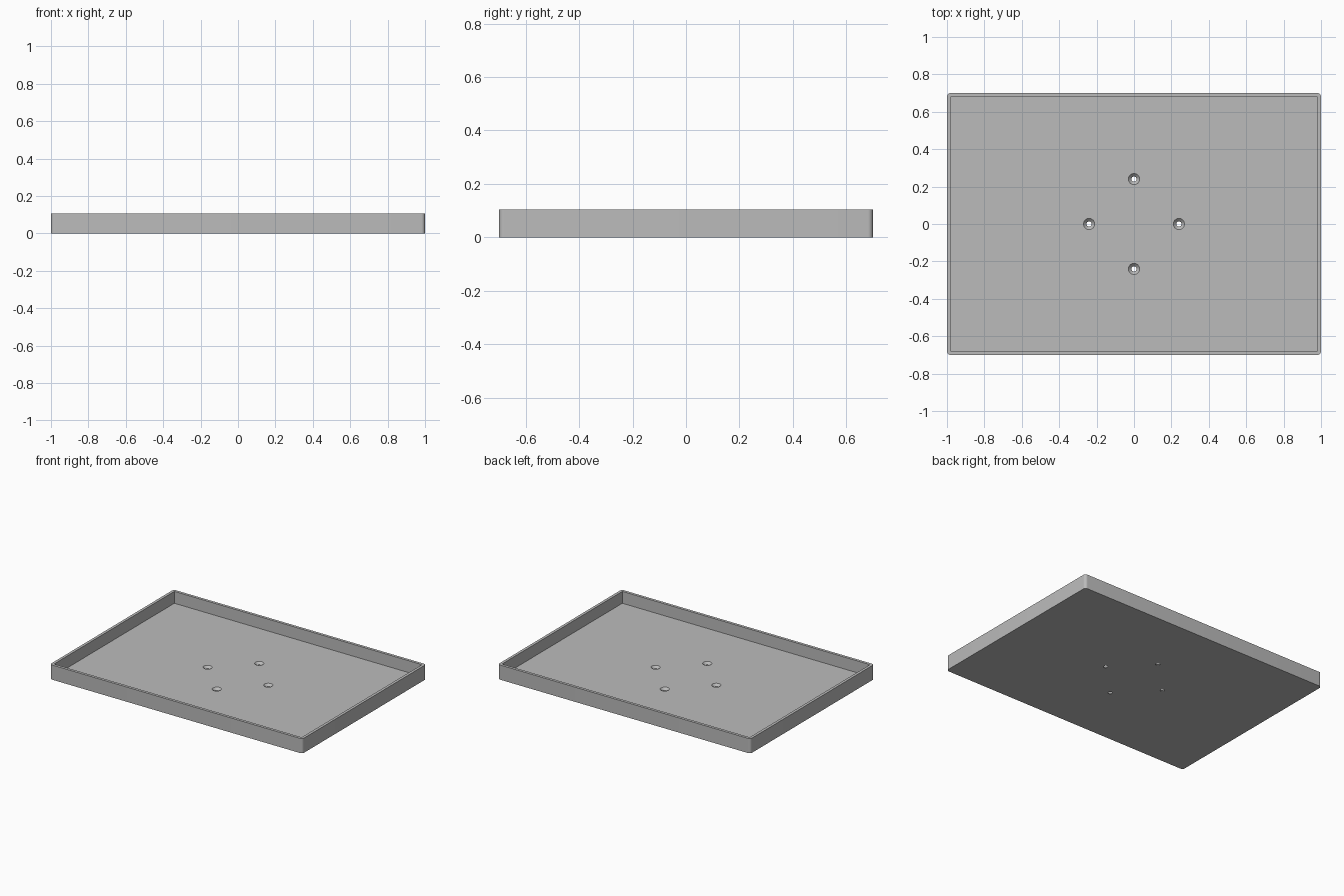
import bpy, bmesh, math
from mathutils import Matrix, Vector

LENGTH, WIDTH, HEIGHT = 2.0, 1.4, 0.105
WALL, FLOOR, CORNER = 0.02, 0.02, 0.02
HOLE_OFFSET, HOLE_R, SINK_R = 0.24, 0.014, 0.03

if "Cube" in bpy.data.objects:
    bpy.data.objects.remove(bpy.data.objects["Cube"], do_unlink=True)

grey = bpy.data.materials.new("light grey")
grey.use_nodes = True
colour = (0.5, 0.5, 0.5, 1)
grey.diffuse_color = colour
grey.node_tree.nodes["Principled BSDF"].inputs["Base Color"].default_value = colour


def add_object(name, bm):
    bmesh.ops.recalc_face_normals(bm, faces=bm.faces)
    mesh = bpy.data.meshes.new(name)
    bm.to_mesh(mesh)
    bm.free()
    mesh.materials.append(grey)
    obj = bpy.data.objects.new(name, mesh)
    bpy.context.collection.objects.link(obj)
    return obj


def box(name, size, bottom, corner=0):
    bm = bmesh.new()
    place = Matrix.Translation((0, 0, bottom + size[2] / 2))
    bmesh.ops.create_cube(bm, size=1, matrix=place @ Matrix.Diagonal((*size, 1)))
    if corner:
        upright = [e for e in bm.edges
                   if abs(e.verts[0].co.z - e.verts[1].co.z) > size[2] / 2]
        bmesh.ops.bevel(bm, geom=upright, offset=corner, segments=8,
                        profile=0.5, affect='EDGES')
    return add_object(name, bm)


def countersink(name, x, y):
    # Straight bore, cone and clearance, spun from one profile
    bm = bmesh.new()
    cone_start = FLOOR - (SINK_R - HOLE_R)
    profile = [(0, -0.02), (HOLE_R, -0.02), (HOLE_R, cone_start),
               (SINK_R, FLOOR), (SINK_R, 0.06), (0, 0.06)]
    verts = [bm.verts.new((x + r, y, z)) for r, z in profile]
    edges = [bm.edges.new(pair) for pair in zip(verts, verts[1:])]
    bmesh.ops.spin(bm, geom=verts + edges, cent=(x, y, 0), axis=(0, 0, 1),
                   angle=math.tau, steps=32)
    bmesh.ops.remove_doubles(bm, verts=bm.verts, dist=0.0001)
    return add_object(name, bm)


# Tray body with rounded outer corners
tray = box("tray", (LENGTH, WIDTH, HEIGHT), 0, CORNER)

# Square-cornered recess and four countersunk screw holes
cutters = [box("recess_cutter", (LENGTH - 2 * WALL, WIDTH - 2 * WALL, HEIGHT), FLOOR)]
for i in range(4):
    spot = Matrix.Rotation(i * math.pi / 2, 3, 'Z') @ Vector((HOLE_OFFSET, 0, 0))
    cutters.append(countersink(f"hole_cutter_{i + 1}", spot.x, spot.y))

for cutter in cutters:
    cutter.hide_render = True
    cut = tray.modifiers.new(cutter.name, 'BOOLEAN')
    cut.operation = 'DIFFERENCE'
    cut.solver = 'EXACT'
    cut.object = cutter

# Bake the cuts and discard the cutters
bpy.context.view_layer.update()
evaluated = tray.evaluated_get(bpy.context.evaluated_depsgraph_get())
finished = bpy.data.meshes.new_from_object(evaluated)
tray.modifiers.clear()
tray.data = finished
for cutter in cutters:
    bpy.data.objects.remove(cutter, do_unlink=True)

# Smooth corners and bores, crisp edges elsewhere
bpy.ops.object.select_all(action='DESELECT')
tray.select_set(True)
bpy.context.view_layer.objects.active = tray
bpy.ops.object.shade_smooth_by_angle(angle=math.radians(30))
